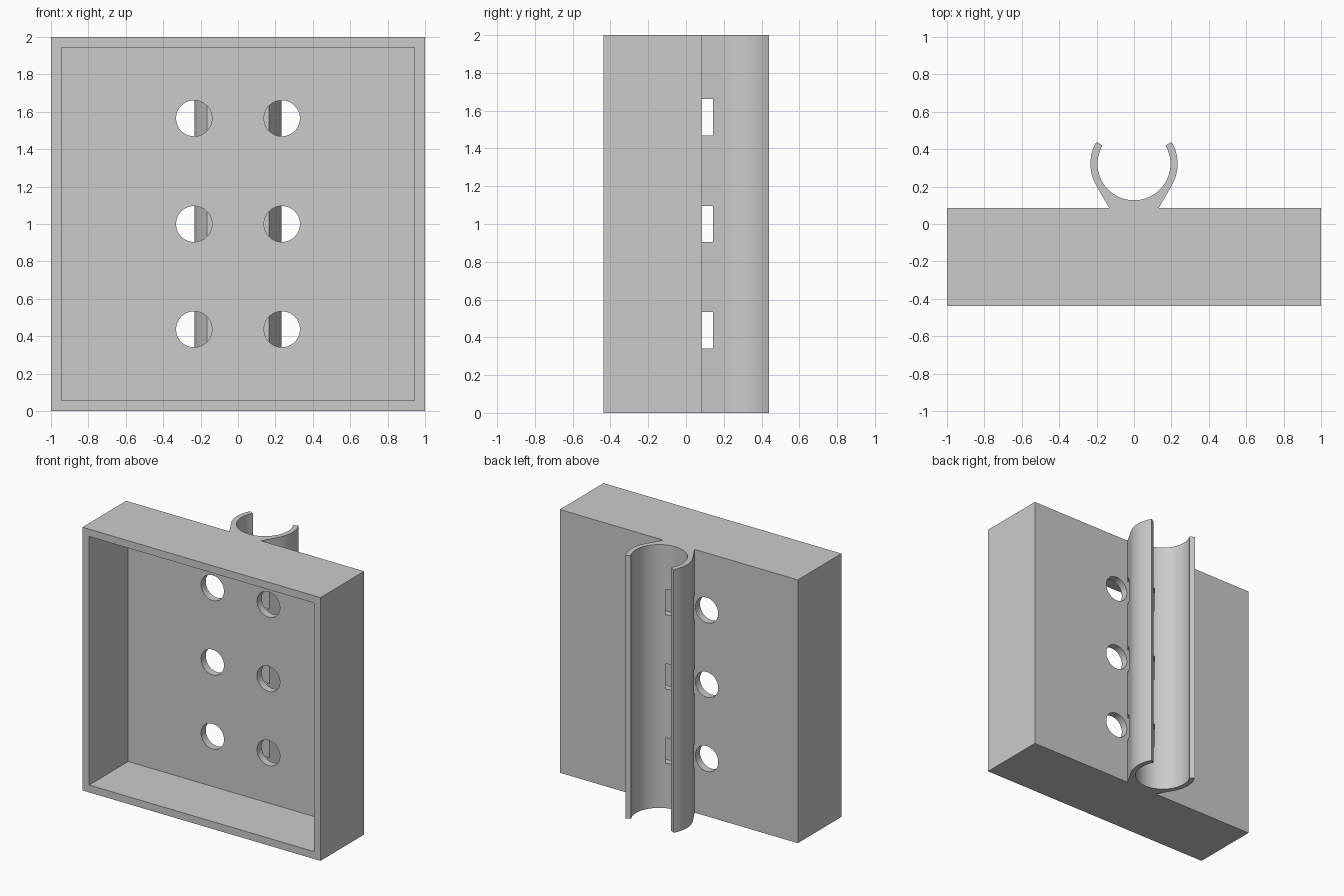
import bpy, bmesh, math
from mathutils import Matrix

if "Cube" in bpy.data.objects:
    bpy.data.objects.remove(bpy.data.objects["Cube"])

FRONT, BACK, WALL = -0.438, 0.086, 0.056
HOLE_R, HOLE_X, ROWS = 0.096, 0.235, (0.437, 1.0, 1.565)
CY, R_IN, R_OUT = 0.322, 0.195, 0.233

grey = bpy.data.materials.new("grey plastic")
grey.diffuse_color = (0.6, 0.6, 0.6, 1)
grey.use_nodes = True
grey.node_tree.nodes["Principled BSDF"].inputs["Base Color"].default_value = grey.diffuse_color


def make(name, bm):
    bmesh.ops.recalc_face_normals(bm, faces=bm.faces)
    me = bpy.data.meshes.new(name)
    bm.to_mesh(me)
    bm.free()
    me.materials.append(grey)
    ob = bpy.data.objects.new(name, me)
    bpy.context.collection.objects.link(ob)
    return ob


def box(name, lo, hi):
    bm = bmesh.new()
    mid = [(a + b) / 2 for a, b in zip(lo, hi)]
    size = [b - a for a, b in zip(lo, hi)]
    bmesh.ops.create_cube(bm, size=1, matrix=Matrix.Translation(mid) @ Matrix.Diagonal((*size, 1)))
    return make(name, bm)


def hole_cutter(x, z):
    bm = bmesh.new()
    m = Matrix.Translation((x, BACK, z)) @ Matrix.Rotation(math.pi / 2, 4, 'X')
    bmesh.ops.create_cone(bm, cap_ends=True, segments=64, radius1=HOLE_R,
                          radius2=HOLE_R, depth=0.3, matrix=m)
    return make("hole_cutter", bm)


def cut(ob, cutters):
    bpy.context.view_layer.objects.active = ob
    for c in cutters:
        c.hide_render = True
        mod = ob.modifiers.new("cut", 'BOOLEAN')
        mod.operation, mod.solver, mod.object = 'DIFFERENCE', 'EXACT', c
        bpy.ops.object.modifier_apply(modifier=mod.name)
        bpy.data.objects.remove(c)


def smooth(ob):
    bpy.ops.object.select_all(action='DESELECT')
    ob.select_set(True)
    bpy.context.view_layer.objects.active = ob
    bpy.ops.object.shade_smooth_by_angle(angle=math.radians(25))


# Open-fronted tray with six round holes in its back plate
tray = box("tray", (-1, FRONT, 0), (1, BACK, 2))
cut(tray, [box("cavity_cutter", (-1 + WALL, FRONT - 0.2, WALL), (1 - WALL, BACK - WALL, 2 - WALL))])
cut(tray, [hole_cutter(s * HOLE_X, z) for s in (-1, 1) for z in ROWS])
smooth(tray)

# C-shaped pole clip: outer arc, flared tangent foot, inner arc, extruded upwards
def arc(r, a0, a1, n):
    return [(r * math.cos(math.radians(a0 + (a1 - a0) * i / n)),
             CY + r * math.sin(math.radians(a0 + (a1 - a0) * i / n))) for i in range(n + 1)]

right = arc(R_OUT, -30, 30, 16)
x0, y0 = right[0]
foot = x0 - (y0 - BACK) * math.tan(math.radians(30))
left = [(-x, y) for x, y in reversed(right)]
profile = [(foot, BACK)] + right + arc(R_IN, 30, -210, 64) + left + [(-foot, BACK)]
bm = bmesh.new()
face = bm.faces.new([bm.verts.new((x, y, 0)) for x, y in profile])
top = bmesh.ops.extrude_face_region(bm, geom=[face])
bmesh.ops.translate(bm, vec=(0, 0, 2), verts=[v for v in top["geom"] if isinstance(v, bmesh.types.BMVert)])
clip = make("pole_clip", bm)

# Strap slots running sideways through the clip foot
cut(clip, [box("slot_cutter", (-0.5, BACK - 0.1, z - HOLE_R), (0.5, 0.142, z + HOLE_R)) for z in ROWS])
smooth(clip)
